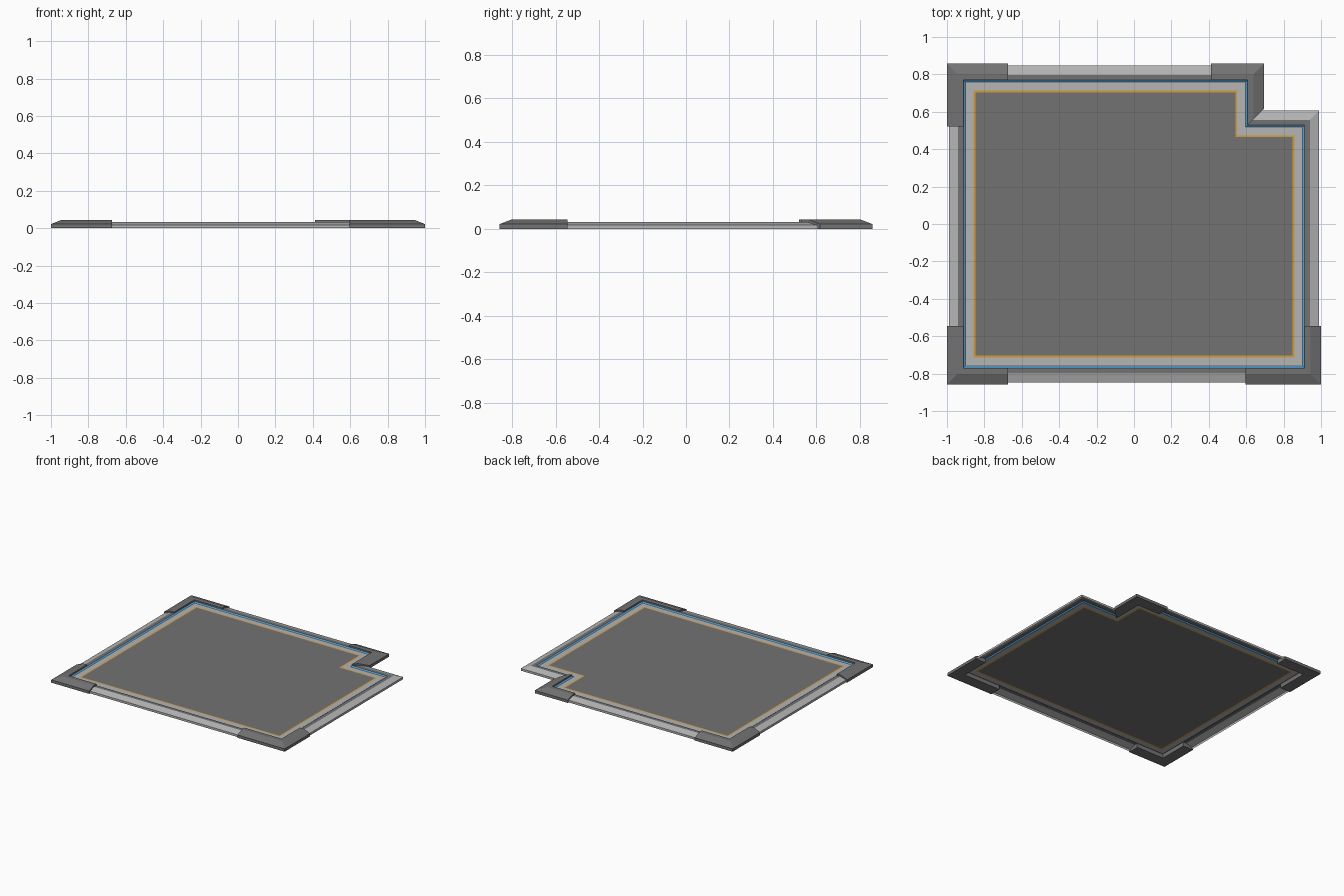
import bpy, bmesh

if "Cube" in bpy.data.objects:
    bpy.data.objects.remove(bpy.data.objects["Cube"])

# Plan outline (counter-clockwise, one notched corner) with inward directions
OUTLINE = [(-1, -.857), (1, -.857), (1, .617), (.695, .617), (.695, .857), (-1, .857)]
INWARD = [(1, 1), (-1, 1), (-1, -1), (-1, -1), (-1, -1), (1, -1)]


def material(name, color):
    m = bpy.data.materials.new(name)
    m.diffuse_color = (*color, 1)
    m.use_nodes = True
    m.node_tree.nodes["Principled BSDF"].inputs["Base Color"].default_value = m.diffuse_color
    return m


DARK = material("dark_grey", (.17, .17, .17))
LIGHT = material("light_grey", (.46, .46, .46))
BLUE = material("blue_line", (.10, .42, .78))
ORANGE = material("orange_line", (.66, .34, .04))


def finish(bm, name, mat):
    me = bpy.data.meshes.new(name)
    bm.to_mesh(me)
    bm.free()
    me.materials.append(mat)
    ob = bpy.data.objects.new(name, me)
    bpy.context.collection.objects.link(ob)
    return ob


def loop(bm, d, z):
    """Outline inset by d at height z."""
    return [bm.verts.new((x + u * d, y + v * d, z))
            for (x, y), (u, v) in zip(OUTLINE, INWARD)]


def band(name, profile, mat):
    """Sweep an (inset, height) profile around the whole outline."""
    bm = bmesh.new()
    loops = [loop(bm, d, z) for d, z in profile]
    n = len(OUTLINE)
    for a, b in zip(loops, loops[1:]):
        for i in range(n):
            j = (i + 1) % n
            bm.faces.new((a[i], a[j], b[j], b[i]))
    finish(bm, name, mat)


def corner(name, path):
    """Solid bracket: bevelled section swept along (x, y, inward u, inward v)."""
    section = [(0, 0), (0, .022), (.056, .044), (.088, .044), (.088, 0)]
    bm = bmesh.new()
    rings = [[bm.verts.new((x + u * d, y + v * d, z)) for d, z in section]
             for x, y, u, v in path]
    n = len(section)
    for a, b in zip(rings, rings[1:]):
        for i in range(n):
            j = (i + 1) % n
            bm.faces.new((a[i], a[j], b[j], b[i]))
    bm.faces.new(rings[0])
    bm.faces.new(rings[-1])
    bmesh.ops.recalc_face_normals(bm, faces=bm.faces)
    finish(bm, name, DARK)


# Frame: bevelled rim, flat ledge, coloured lines and inner border
FLOOR_Z = .025
band("outer_rim", [(.01, 0), (.01, .017), (.06, .032)], LIGHT)
band("rim_ledge", [(.06, .032), (.088, .032)], DARK)
band("blue_trim", [(.088, .032), (.098, FLOOR_Z)], BLUE)
band("inner_border", [(.098, FLOOR_Z), (.143, FLOOR_Z)], LIGHT)
band("orange_trim", [(.143, FLOOR_Z), (.153, FLOOR_Z)], ORANGE)

# Floor panel
bm = bmesh.new()
bm.faces.new(loop(bm, .153, FLOOR_Z))
finish(bm, "floor_panel", DARK)

# Corner brackets: corner point, arm end x, arm end y
for name, cx, cy, ex, ey in [("front_left_corner", -1, -.857, -.675, -.545),
                             ("front_right_corner", 1, -.857, .595, -.545),
                             ("back_left_corner", -1, .857, -.675, .52)]:
    u, v = (-1 if cx > 0 else 1), (-1 if cy > 0 else 1)
    corner(name, [(ex, cy, 0, v), (cx, cy, u, v), (cx, ey, u, 0)])

# Bracket beside the notch ends in a mitre
corner("notch_corner", [(.412, .857, 0, -1), (.695, .857, -1, -1), (.695, .617, -1, -1)])
